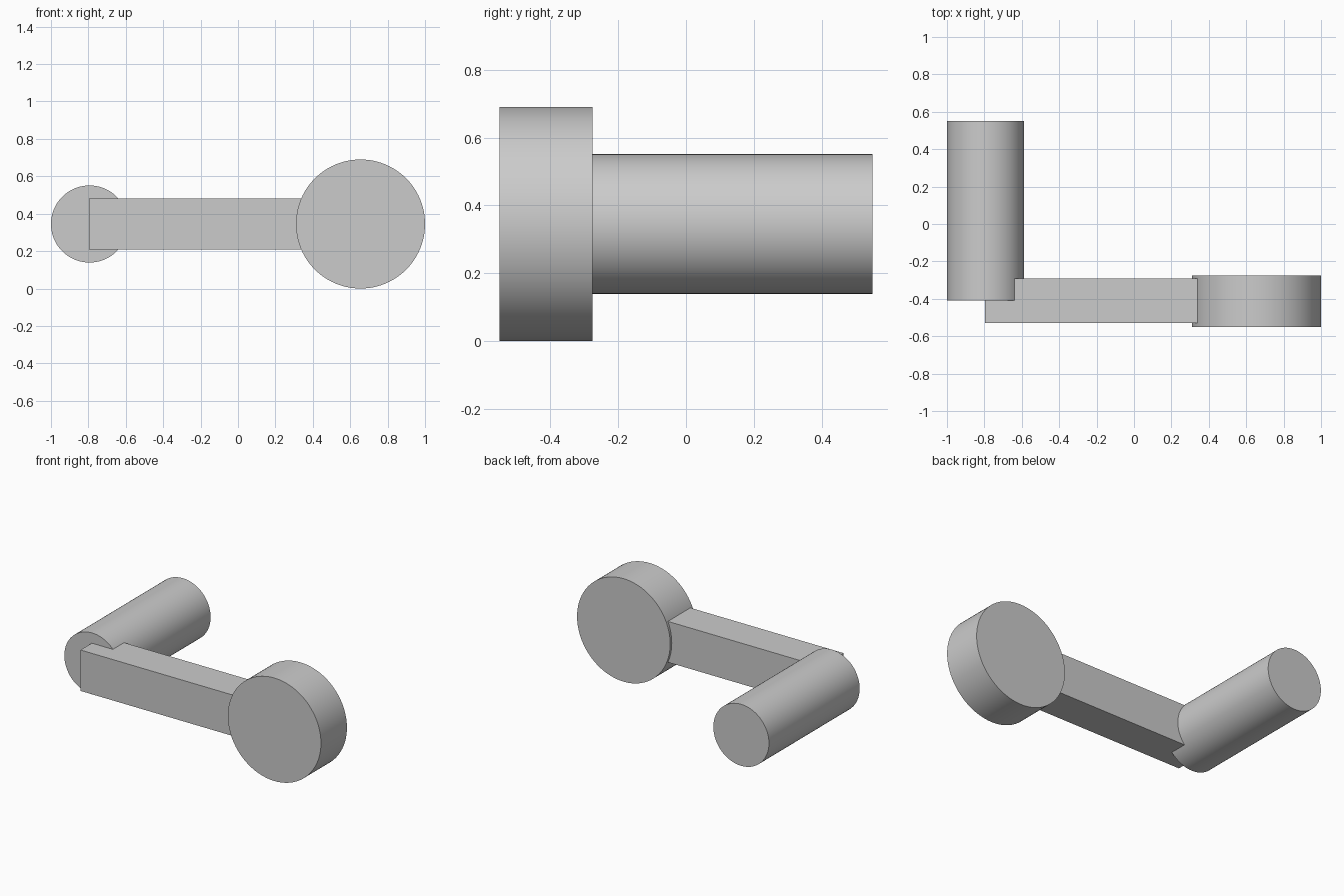
import bpy
import math

if "Cube" in bpy.data.objects:
    bpy.data.objects.remove(bpy.data.objects["Cube"], do_unlink=True)

AXIS_Z = 0.345

grey = bpy.data.materials.new("plain_grey")
grey.use_nodes = True
colour = (0.6, 0.6, 0.6, 1)
grey.diffuse_color = colour
grey.node_tree.nodes["Principled BSDF"].inputs["Base Color"].default_value = colour


def finish(name):
    obj = bpy.context.object
    obj.name = name
    obj.data.materials.append(grey)
    return obj


def round_part(name, x, radius, y0, y1):
    """Smooth cylinder lying along y from y0 to y1."""
    bpy.ops.mesh.primitive_cylinder_add(
        vertices=96, radius=radius, depth=y1 - y0,
        location=(x, (y0 + y1) / 2, AXIS_Z), rotation=(math.pi / 2, 0, 0))
    bpy.ops.object.shade_smooth_by_angle(angle=math.radians(30))
    return finish(name)


# Hub disc and handle grip
round_part("hub_disc", 0.655, 0.345, -0.55, -0.275)
round_part("handle_grip", -0.794, 0.206, -0.41, 0.55)

# Flat arm joining the hub centre to the grip centre
x0, x1, y0, y1 = -0.796, 0.655, -0.53, -0.292
bpy.ops.mesh.primitive_cube_add(size=1, location=((x0 + x1) / 2, (y0 + y1) / 2, AXIS_Z))
bpy.context.object.scale = (x1 - x0, y1 - y0, 0.274)
bpy.ops.object.transform_apply(location=False, rotation=False, scale=True)
finish("crank_arm")
